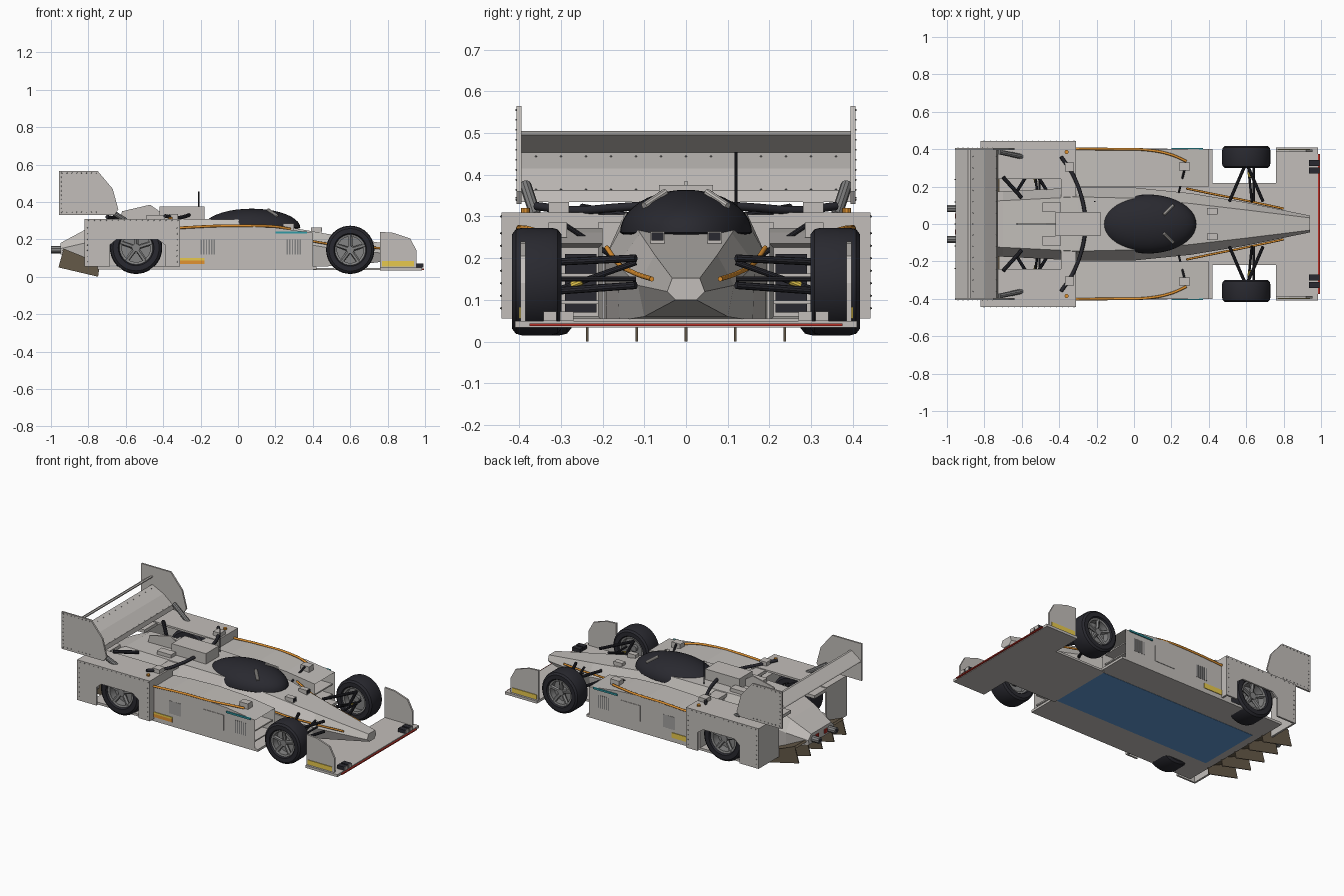
import bpy, bmesh, math
from mathutils import Vector, Matrix

if "Cube" in bpy.data.objects:
    bpy.data.objects.remove(bpy.data.objects["Cube"])


def colour(name, r, g, b):
    m = bpy.data.materials.new(name)
    m.use_nodes = True
    m.diffuse_color = (r, g, b, 1)
    m.node_tree.nodes["Principled BSDF"].inputs["Base Color"].default_value = (r, g, b, 1)
    return m


GREY = colour("body grey", .54, .515, .49)
BLACK = colour("rubber black", .022, .022, .029)
METAL = colour("metal grey", .23, .23, .23)
ORANGE = colour("hose orange", .75, .29, .03)
TEAL = colour("teal", .03, .33, .38)
RED = colour("red", .5, .03, .02)
YELLOW = colour("yellow", .85, .62, .08)
BLUE = colour("floor blue", .12, .32, .66)
BROWN = colour("diffuser brown", .13, .1, .065)
SIDES = ((1, "left"), (-1, "right"))


def finish(name, bm, mat, smooth=False):
    bmesh.ops.recalc_face_normals(bm, faces=bm.faces)
    me = bpy.data.meshes.new(name)
    bm.to_mesh(me)
    bm.free()
    me.materials.append(mat)
    ob = bpy.data.objects.new(name, me)
    bpy.context.collection.objects.link(ob)
    if smooth:
        bpy.ops.object.select_all(action='DESELECT')
        ob.select_set(True)
        bpy.context.view_layer.objects.active = ob
        bpy.ops.object.shade_smooth_by_angle(angle=math.radians(35))
    return ob


def box(name, x, y, z, mat=GREY):
    """Box from (low, high) pairs on each axis."""
    bm = bmesh.new()
    size = Matrix.Diagonal((x[1] - x[0], y[1] - y[0], z[1] - z[0], 1))
    mid = Matrix.Translation([(a + b) / 2 for a, b in (x, y, z)])
    bmesh.ops.create_cube(bm, size=1, matrix=mid @ size)
    return finish(name, bm, mat)


def side_box(name, x, y, z, mat=GREY):
    for s, side in SIDES:
        box(f"{side}_{name}", x, sorted((s * y[0], s * y[1])), z, mat)


def prism(name, profile, y0, y1, mat=GREY):
    """Extrude an x-z profile along y."""
    bm = bmesh.new()
    face = bm.faces.new([bm.verts.new((x, y0, z)) for x, z in profile])
    ext = bmesh.ops.extrude_face_region(bm, geom=[face])["geom"]
    bmesh.ops.translate(bm, vec=(0, y1 - y0, 0),
                        verts=[v for v in ext if isinstance(v, bmesh.types.BMVert)])
    return finish(name, bm, mat)


def rod(name, a, b, r, mat=BLACK, seg=10):
    a, b = Vector(a), Vector(b)
    bm = bmesh.new()
    turn = (b - a).to_track_quat('Z', 'Y').to_matrix().to_4x4()
    bmesh.ops.create_cone(bm, cap_ends=True, segments=seg, radius1=r, radius2=r,
                          depth=(b - a).length, matrix=Matrix.Translation((a + b) / 2) @ turn)
    return finish(name, bm, mat, True)


def side_rod(name, a, b, r, mat=BLACK):
    for s, side in SIDES:
        rod(f"{side}_{name}", (a[0], s * a[1], a[2]), (b[0], s * b[1], b[2]), r, mat)


def hose(name, points, r, mat):
    """Smooth tube through points."""
    cu = bpy.data.curves.new(name, 'CURVE')
    cu.dimensions = '3D'
    cu.bevel_depth, cu.bevel_resolution, cu.use_fill_caps = r, 2, True
    sp = cu.splines.new('BEZIER')
    sp.bezier_points.add(len(points) - 1)
    for bp, p in zip(sp.bezier_points, points):
        bp.co = p
        bp.handle_left_type = bp.handle_right_type = 'AUTO'
    cu.materials.append(mat)
    ob = bpy.data.objects.new(name, cu)
    bpy.context.collection.objects.link(ob)
    bpy.ops.object.select_all(action='DESELECT')
    ob.select_set(True)
    bpy.context.view_layer.objects.active = ob
    bpy.ops.object.convert(target='MESH')


def lathe(name, profile, centre, mat, seg=40):
    """Revolve a closed (radius, y) profile about the y axis."""
    bm = bmesh.new()
    vs = [bm.verts.new((r, y, 0)) for r, y in profile]
    es = [bm.edges.new((vs[i - 1], vs[i])) for i in range(len(vs))]
    bmesh.ops.spin(bm, geom=vs + es, cent=(0, 0, 0), axis=(0, 1, 0), angle=math.tau, steps=seg)
    bmesh.ops.remove_doubles(bm, verts=bm.verts, dist=1e-5)
    bmesh.ops.translate(bm, vec=centre, verts=bm.verts)
    finish(name, bm, mat, True)


def rivets(name, points):
    bm = bmesh.new()
    for p in points:
        bmesh.ops.create_icosphere(bm, subdivisions=1, radius=.003, matrix=Matrix.Translation(p))
    finish(name, bm, METAL)


# Fuselage lofted through six-sided sections: x, lower/mid/top half width, lower/mid/top height
stations = [(.94, .025, .045, .033, .1, .12, .152), (.6, .1, .115, .075, .06, .135, .208),
            (.3, .16, .165, .11, .05, .185, .26), (0, .19, .195, .138, .05, .2, .305),
            (-.3, .195, .195, .145, .05, .2, .31), (-.7, .17, .175, .125, .06, .2, .305),
            (-.82, .165, .17, .12, .09, .18, .25), (-.95, .12, .13, .1, .12, .15, .18)]
bm = bmesh.new()
rings = []
for x, wl, wm, wt, zl, zm, zt in stations:
    half = [(wl, zl), (wm, zm), (wt, zt)]
    rings.append([bm.verts.new((x, y, z)) for y, z in half + [(-y, z) for y, z in reversed(half)]])
for a, b in zip(rings, rings[1:]):
    for i in range(6):
        bm.faces.new((a[i - 1], a[i], b[i], b[i - 1]))
bm.faces.new(rings[0])
bm.faces.new(rings[-1])
finish("fuselage", bm, GREY)

# Canopy with a flattened underside, air box and spine fin
bm = bmesh.new()
bmesh.ops.create_uvsphere(bm, u_segments=40, v_segments=20, radius=1)
for v in bm.verts:
    v.co.z *= 1 if v.co.z > 0 else .15
bmesh.ops.transform(bm, verts=bm.verts, matrix=Matrix.Translation((.073, 0, .262))
                    @ Matrix.Diagonal((.26, .158, .102, 1)))
finish("canopy", bm, BLACK, True)
box("air_box", (-.42, -.18), (-.065, .065), (.29, .375))
prism("spine_fin", [(-.63, .3), (-.62, .35), (-.47, .385), (-.42, .35), (-.42, .3)], -.004, .004)
side_box("deck_box", (-.49, -.39), (.065, .115), (.3, .33))
side_box("nose_box", (.39, .446), (.052, .085), (.23, .264))
side_box("nose_box_lens", (.446, .45), (.054, .083), (.243, .262), BLACK)
for s, side in SIDES:
    rod(side + "_canopy_handle", (.16, s * .05, .358), (.21, s * .1, .325), .009, GREY)
rod("antenna", (-.21, .12, .3), (-.21, .12, .455), .0035)

# Floor, blue panel and front wing
box("floor", (-.75, .42), (-.4, .4), (.04, .055))
box("floor_panel", (-.7, .42), (-.205, .205), (.0385, .0401), BLUE)
box("front_floor", (.4, .78), (-.22, .22), (.035, .048))
box("front_wing", (.76, .985), (-.41, .41), (.034, .05))
box("front_wing_edge", (.985, .995), (-.375, .375), (.037, .044), RED)
for s, side in SIDES:
    prism(side + "_front_endplate", [(.76, .045), (.76, .24), (.83, .235), (.92, .205), (.955, .14),
                                     (.955, .045)], s * .385, s * .397)
side_box("front_endplate_stripe", (.77, .94), (.397, .401), (.055, .083), YELLOW)
for y in (.27, .31):
    side_box("wing_block", (.935, .988), (y, y + .032), (.05, .072), BLACK)
    side_box("wing_block_cap", (.988, .991), (y, y + .032), (.05, .072), GREY)

# Side pods with recessed slatted inlets
for s, side in SIDES:
    pod = prism(side + "_side_pod", [(-.38, .05), (-.38, .25), (-.2, .265), (0, .272), (.2, .262),
                                     (.4, .235), (.4, .05)], s * .2, s * .4)
    bm = bmesh.new()
    bm.from_mesh(pod.data)
    front = max(bm.faces, key=lambda f: f.calc_center_median().x)
    bmesh.ops.inset_individual(bm, faces=[front], thickness=.014)
    bmesh.ops.translate(bm, vec=(-.1, 0, 0), verts=front.verts)
    bm.to_mesh(pod.data)
    bm.free()
    hose(side + "_pod_hose", [(-.31, s * .402, .262), (-.1, s * .4, .272), (.08, s * .395, .272),
                              (.2, s * .37, .268), (.28, s * .335, .255)], .007, ORANGE)
    hose(side + "_nose_hose", [(.28, s * .19, .225), (.4, s * .165, .19), (.6, s * .125, .165),
                               (.8, s * .082, .15)], .006, ORANGE)
    hose(side + "_deck_hose", [(-.39, s * .36, .325), (-.33, s * .27, .315), (-.285, s * .16, .322),
                               (-.26, s * .05, .33)], .01, BLACK)
    rod(side + "_hose_cap", (-.36, s * .385, .3), (-.36, s * .385, .32), .011, ORANGE)
side_box("pod_bulkhead", (-.38, -.36), (.13, .22), (.055, .3))
side_box("inlet_core", (.3, .306), (.215, .29), (.07, .21), BLACK)
for z in (.09, .155):
    side_box("inlet_slat", (.31, .39), (.21, .39), (z, z + .008))
for x0 in (-.2, .26):
    for i in range(6):
        side_box("pod_vent", (x0 + i * .014, x0 + i * .014 + .007), (.4, .403), (.12, .2), METAL)
side_box("pod_plate", (.04, .18), (.4, .403), (.11, .21))
side_box("pod_stripe", (.2, .37), (.398, .407), (.231, .242), TEAL)
box("left_pod_badge", (-.31, -.18), (.4, .404), (.068, .1), YELLOW)
box("right_pod_badge_upper", (-.31, -.18), (-.404, -.4), (.088, .1), YELLOW)
box("right_pod_badge_lower", (-.31, -.18), (-.404, -.4), (.068, .088), ORANGE)
side_box("mirror", (.24, .3), (.285, .33), (.25, .285))
side_rod("mirror_post", (.24, .17, .2), (.27, .29, .28), .006)

# Rear fenders with a wheel arch in the outer panel
arch = [(-.82, .055), (-.82, .31), (-.31, .31), (-.31, .055), (-.39, .055), (-.39, .17),
        (-.43, .2), (-.65, .2), (-.685, .17), (-.685, .055)]
for s, side in SIDES:
    prism(side + "_fender_side", arch, s * .432, s * .443)
    rivets(side + "_fender_rivets", [(-.8 + .032 * i, s * .443, .3) for i in range(16)]
           + [(x, s * .443, .08 + .03 * i) for i in range(7) for x in (-.805, -.325)])
side_box("fender_top", (-.82, -.31), (.24, .44), (.298, .31))
side_box("fender_front", (-.322, -.31), (.21, .44), (.055, .31))
side_box("fender_rear", (-.82, -.808), (.24, .44), (.055, .31))
for x in (-.82, -.39):
    side_box("fender_bridge", (x, x + .08), (.12, .25), (.285, .305))
side_box("fender_box", (-.37, -.32), (.28, .33), (.31, .335))

# Rear wing: sloped main plane, forward-leaning flap above a slot, endplates and struts
prism("rear_wing", [(-.728, .335), (-.735, .362), (-.8, .415), (-.88, .453), (-.885, .445),
                    (-.8, .39), (-.75, .335)], -.395, .395)
prism("rear_flap", [(-.955, .452), (-.952, .458), (-.888, .505), (-.875, .505), (-.878, .496)], -.395, .395)
for s, side in SIDES:
    prism(side + "_rear_endplate", [(-.957, .33), (-.957, .565), (-.75, .565), (-.67, .47), (-.64, .36),
                                    (-.66, .33)], s * .395, s * .406)
    rivets(side + "_endplate_rivets", [(-.945, s * .406, .34 + .024 * i) for i in range(10)]
           + [(-.94 + .026 * i, s * .406, z) for i in range(8) for z in (.345, .555)])
rivets("wing_rivets", [(x, -.36 + .06 * i, z) for i in range(13) for x, z in ((-.737, .364), (-.86, .444))])
side_rod("wing_strut", (-.6, .36, .3), (-.72, .385, .375), .014, METAL)

# Diffuser with vertical fins and twin exhausts
prism("diffuser_roof", [(-.72, .04), (-.72, .06), (-.93, .15), (-.94, .14)], -.24, .24, BROWN)
for y in (-.237, -.118, 0, .118, .237):
    prism("diffuser_fin", [(-.96, .05), (-.932, .15), (-.82, .105), (-.74, .06), (-.748, 0)],
          y - .003, y + .003, BROWN)
side_rod("exhaust", (-.9, .082, .145), (-1, .082, .145), .02, METAL)
side_rod("exhaust_core", (-.95, .082, .145), (-1.001, .082, .145), .013, BLACK)
side_box("tail_lamp", (-.957, -.945), (.03, .055), (.135, .16), RED)

# Wheels: tyre, rim, spokes and hub
for place, x, r, y0, y1 in (("front", .6, .129, .299, .417), ("rear", -.545, .14, .275, .413)):
    z, ym, rr = r + .015, (y0 + y1) / 2, r * .62
    for s, side in SIDES:
        c = (x, s * ym, z)
        h = (y1 - y0) / 2
        name = f"{side}_{place}_"
        lathe(name + "tyre", [(rr, -h * .8), (rr * 1.1, -h), (r * .88, -h), (r * .97, -h * .85), (r, -h * .6),
                              (r, h * .6), (r * .97, h * .85), (r * .88, h), (rr * 1.1, h), (rr, h * .8)], c, BLACK)
        lathe(name + "rim", [(rr * .88, -h * .8), (rr * 1.06, -h * .86), (rr * 1.06, h * .86),
                             (rr * .88, h * .8)], c, METAL)
        rod(name + "wheel_disc", (x, s * (ym - .01), z), (x, s * (ym + .006), z), rr * .9, METAL, 32)
        rod(name + "hub", (x, s * (ym - .03), z), (x, s * (ym + h * .75), z), rr * .25, METAL, 16)
        for k in range(5):
            a = math.tau * k / 5 + .3
            rod(name + "spoke", (x, s * (ym + h * .5), z),
                (x + rr * math.cos(a), s * (ym + h * .7), z + rr * math.sin(a)), r * .09, METAL, 6)
    # Wishbones, push rod and steering link
    inner = .12 if place == "front" else .16
    for z0, z1 in ((.135, .12), (.2, .19)):
        for dx in (-.09, .09):
            side_rod(place + "_wishbone", (x + dx, inner, z0), (x, y0 + .03, z1), .009)
    side_rod(place + "_push_rod", (x + .03, inner, .19), (x + .01, y0 + .02, .12), .007)
    side_rod(place + "_push_rod_collar", (x + .02, y0 - .05, .145), (x + .015, y0 - .025, .135), .009, YELLOW)
    side_rod(place + "_link", (x + .04, inner, .15), (x + .04, y0 + .02, .15), .006)
side_rod("rear_damper", (-.6, .14, .3), (-.7, .25, .32), .011)
